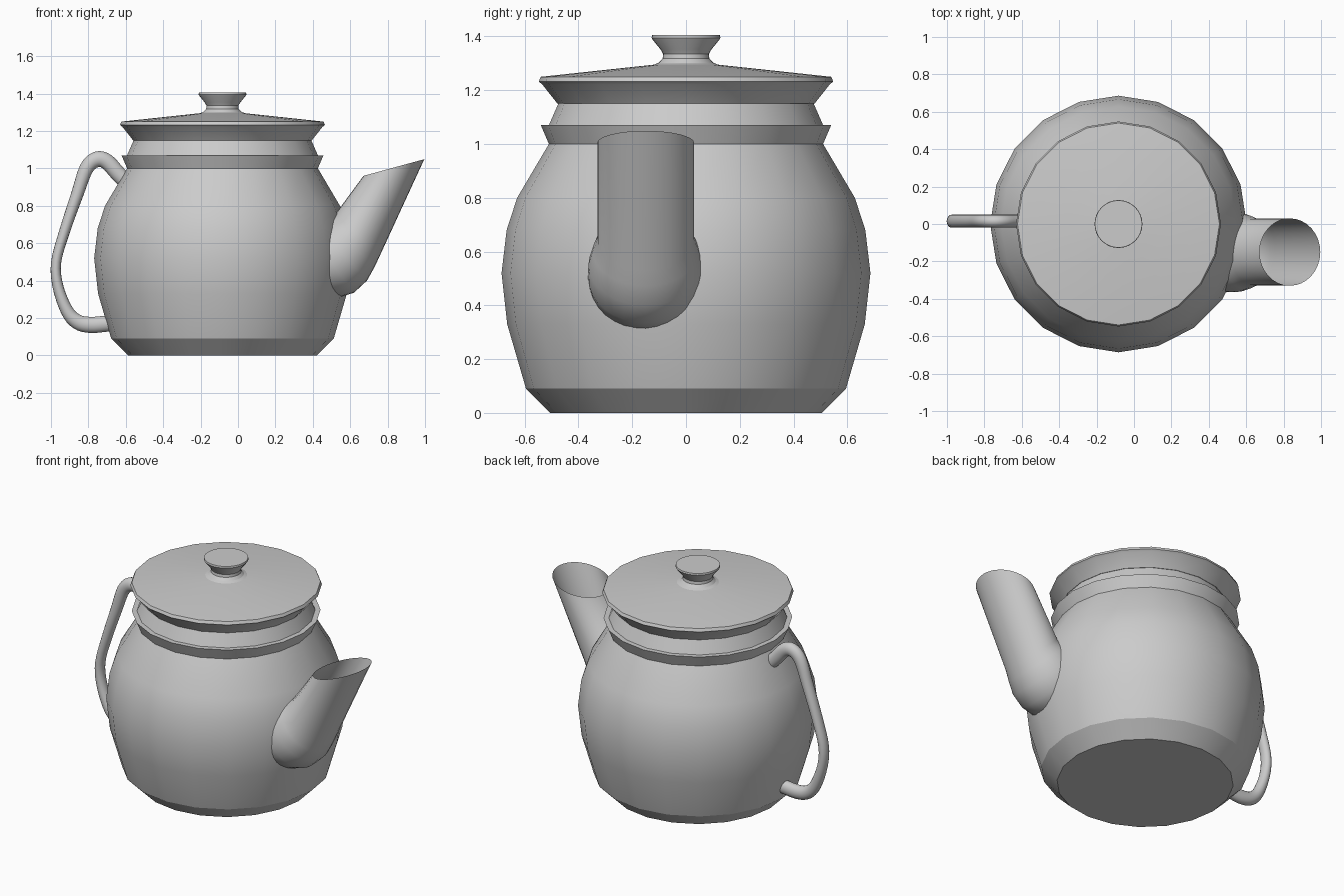
import bpy, bmesh, math
from mathutils import Vector

if "Cube" in bpy.data.objects:
    bpy.data.objects.remove(bpy.data.objects["Cube"])

CX = -0.083  # axis of the pot


def finish(name, bm, angle):
    bmesh.ops.recalc_face_normals(bm, faces=bm.faces)
    me = bpy.data.meshes.new(name)
    bm.to_mesh(me)
    bm.free()
    ob = bpy.data.objects.new(name, me)
    bpy.context.collection.objects.link(ob)
    bpy.ops.object.select_all(action='DESELECT')
    ob.select_set(True)
    bpy.context.view_layer.objects.active = ob
    bpy.ops.object.shade_smooth_by_angle(angle=math.radians(angle))
    return ob


def skin(name, rings, cap_start, cap_end, angle):
    """Join equal-sized rings of points into a surface."""
    bm = bmesh.new()
    loops = [[bm.verts.new(p) for p in ring] for ring in rings]
    n = len(loops[0])
    for a, b in zip(loops, loops[1:]):
        for i in range(n):
            j = (i + 1) % n
            bm.faces.new((a[i], a[j], b[j], b[i]))
    if cap_start:
        bm.faces.new(loops[0])
    if cap_end:
        bm.faces.new(loops[-1])
    return finish(name, bm, angle)


def lathe(name, profile, sides, cap_start=True, cap_end=True):
    rings = [[(CX + r * math.cos(2 * math.pi * i / sides),
               r * math.sin(2 * math.pi * i / sides), z) for i in range(sides)]
             for r, z in profile]
    return skin(name, rings, cap_start, cap_end, 25)


def oval(upper, lower, half_y, y, n):
    """Ellipse spanning two points in the xz plane, with a half width in y."""
    u, l = Vector((upper[0], y, upper[1])), Vector((lower[0], y, lower[1]))
    mid, axis = (u + l) / 2, (u - l) / 2
    return [mid + axis * math.cos(2 * math.pi * i / n)
            + Vector((0, half_y * math.sin(2 * math.pi * i / n), 0)) for i in range(n)]


def spline(pts, steps):
    """Catmull-Rom interpolation of tuples."""
    p = [Vector(q) for q in pts]
    p = [2 * p[0] - p[1]] + p + [2 * p[-1] - p[-2]]
    out = []
    for a, b, c, d in zip(p, p[1:], p[2:], p[3:]):
        for s in range(steps):
            t = s / steps
            out.append(0.5 * (2 * b + (c - a) * t + (2 * a - 5 * b + 4 * c - d) * t * t
                              + (3 * b - a - 3 * c + d) * t ** 3))
    return out + [p[-2]]


# Pot body with flared collar and neck
lathe("body", [(0.505, 0), (0.595, 0.09), (0.665, 0.33), (0.686, 0.52), (0.667, 0.68),
               (0.628, 0.80), (0.51, 1.0), (0.54, 1.07), (0.51, 1.07), (0.475, 1.15)], 20)

# Lid
lathe("lid", [(0.478, 1.15), (0.535, 1.222), (0.548, 1.232), (0.54, 1.25),
              (0.12, 1.295)], 20)

# Lid knob
lathe("lid_knob", [(0.125, 1.293), (0.102, 1.302), (0.087, 1.318), (0.085, 1.335), (0.095, 1.352),
                   (0.124, 1.388), (0.128, 1.395), (0.126, 1.405)], 32)

# Spout, open at the mouth, root buried in the body
spout = [((0.25, 0.65), (0.44, 0.32), 0.20), ((0.30, 0.66), (0.545, 0.312), 0.21),
         ((0.36, 0.68), (0.62, 0.335), 0.215), ((0.42, 0.70), (0.69, 0.40), 0.213),
         ((0.47, 0.73), (0.73, 0.472), 0.197), ((0.52, 0.755), (0.757, 0.53), 0.18),
         ((0.671, 0.96), (0.996, 1.049), 0.18)]
skin("spout", [oval(u, l, w, -0.15, 32) for u, l, w in spout], True, False, 40)

# Handle: x, z, radius along the path
path = spline([(-0.57, 0.90, 0.042), (-0.64, 0.97, 0.042), (-0.70, 1.035, 0.042),
               (-0.755, 1.048, 0.042), (-0.81, 1.00, 0.038), (-0.86, 0.86, 0.033),
               (-0.925, 0.67, 0.029), (-0.972, 0.50, 0.027), (-0.963, 0.37, 0.029),
               (-0.915, 0.24, 0.034), (-0.86, 0.18, 0.04), (-0.79, 0.163, 0.043),
               (-0.70, 0.17, 0.043), (-0.60, 0.18, 0.043)], 4)
rings = []
for k, q in enumerate(path):
    t = path[min(k + 1, len(path) - 1)] - path[max(k - 1, 0)]
    side = Vector((-t[1], t[0])).normalized() * q[2]
    c = Vector((q[0], q[1]))
    rings.append(oval(c + side, c - side, 0.035, 0.015, 16))
skin("handle", rings, True, True, 40)
